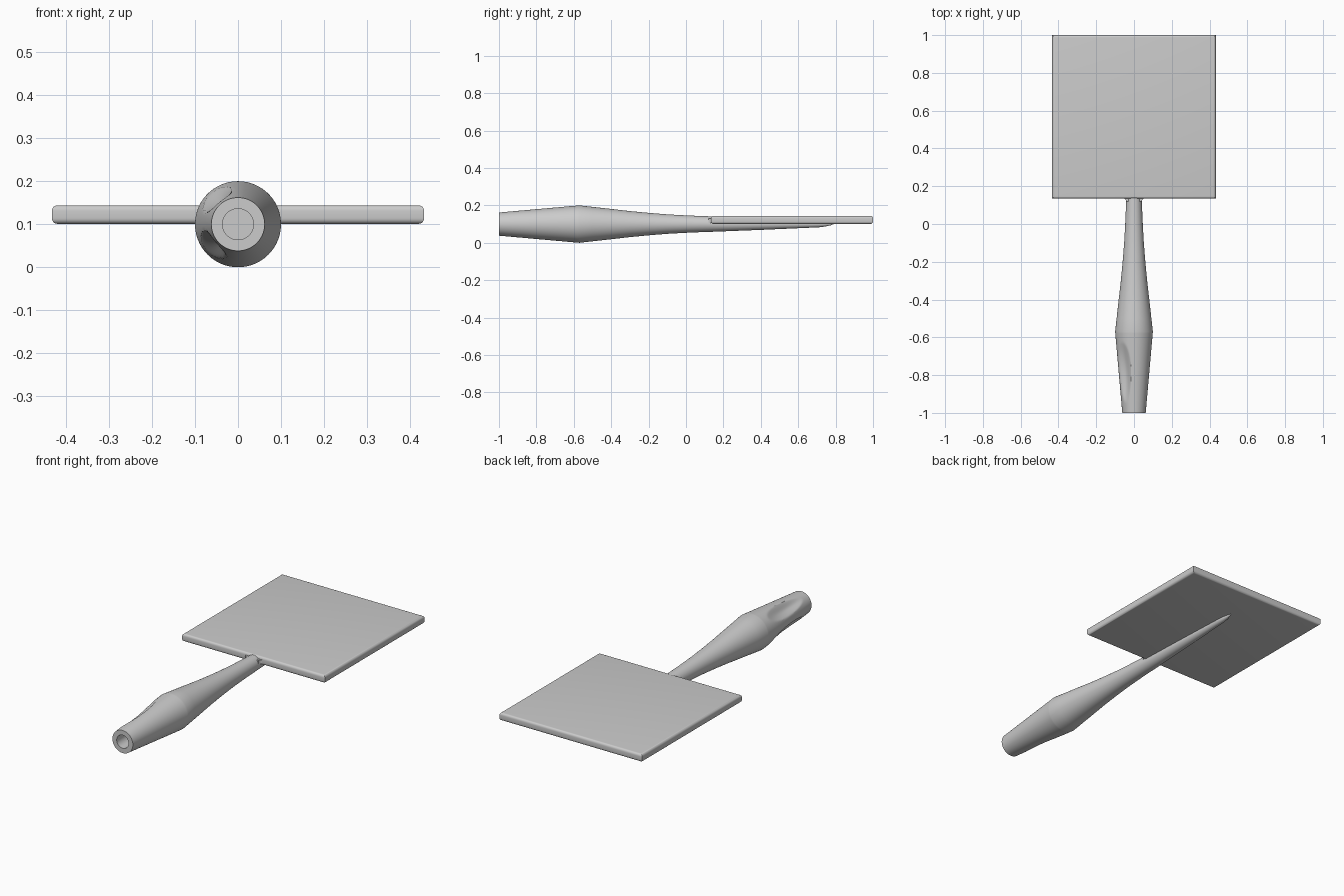
import bpy, bmesh, math

if "Cube" in bpy.data.objects:
    bpy.data.objects.remove(bpy.data.objects["Cube"])

AXIS_Z = 0.1
SEGS = 96


def finish(name, bm, angle=30):
    bmesh.ops.recalc_face_normals(bm, faces=bm.faces)
    mesh = bpy.data.meshes.new(name)
    bm.to_mesh(mesh)
    bm.free()
    ob = bpy.data.objects.new(name, mesh)
    bpy.context.collection.objects.link(ob)
    bpy.ops.object.select_all(action='DESELECT')
    ob.select_set(True)
    bpy.context.view_layer.objects.active = ob
    bpy.ops.object.shade_smooth_by_angle(angle=math.radians(angle))
    return ob


# Square plate: long edges rounded, vertical corners left crisp
bm = bmesh.new()
bmesh.ops.create_cube(bm, size=1)
for v in bm.verts:
    v.co.x *= 0.866
    v.co.y = 0.567 + v.co.y * 0.866
    v.co.z = 0.1225 + v.co.z * 0.043
rims = [e for e in bm.edges if abs(e.verts[0].co.z - e.verts[1].co.z) < 1e-4]
bmesh.ops.bevel(bm, geom=rims, offset=0.013, segments=5, profile=0.5, affect='EDGES')
finish("plate", bm)

# Handle: lathe profile as (y, radius), starting inside the end socket
grip = [(-1 + 0.43 * i / 44, 0.062 + 0.038 * i / 44) for i in range(45)]
neck = [(-0.5, 0.092), (-0.4, 0.081), (-0.3, 0.0695), (-0.2, 0.060),
        (-0.1, 0.052), (0, 0.0465), (0.07, 0.0435), (0.13, 0.0415),
        (0.4, 0.031), (0.68, 0.0185), (0.72, 0.0165), (0.75, 0.012),
        (0.775, 0.006), (0.79, 0.0005)]
profile = [(-0.8, 0.0005), (-0.8, 0.036), (-1, 0.036)] + grip + neck

# Two finger dents on the left side of the grip: angles seen from the front
DENTS = [math.radians(130), math.radians(220)]


def dent(y, a):
    depth = 0
    for centre in DENTS:
        q = ((y + 0.785) / 0.16) ** 2 + ((a - centre) / math.radians(30)) ** 2
        if q < 1:
            depth += 0.02 * (1 - q) ** 1.2
    return depth


bm = bmesh.new()
rings = []
for k, (y, r) in enumerate(profile):
    ring = []
    for i in range(SEGS):
        a = 2 * math.pi * i / SEGS
        rr = r - (dent(y, a) if k > 2 else 0)
        ring.append(bm.verts.new((rr * math.cos(a), y, AXIS_Z + rr * math.sin(a))))
    rings.append(ring)
for lo, hi in zip(rings, rings[1:]):
    for i in range(SEGS):
        j = (i + 1) % SEGS
        bm.faces.new((lo[i], lo[j], hi[j], hi[i]))
bm.faces.new(rings[0])
bm.faces.new(rings[-1])
finish("handle", bm)

# Small fillets where the neck meets the plate edge
for side, name in ((-1, "left_fillet"), (1, "right_fillet")):
    bm = bmesh.new()
    R = 0.016
    pts = [(0.03, 0.15), (0.03, 0.135 - R)]
    for i in range(7):
        t = math.pi / 2 * i / 6
        pts.append((0.041 + R * (1 - math.cos(t)), 0.135 - R * (1 - math.sin(t))))
    pts.append((0.041 + R, 0.15))
    face = bm.faces.new([bm.verts.new((side * x, y, 0.106)) for x, y in pts])
    ext = bmesh.ops.extrude_face_region(bm, geom=[face])
    for v in ext["geom"]:
        if isinstance(v, bmesh.types.BMVert):
            v.co.z = 0.13
    finish(name, bm)
